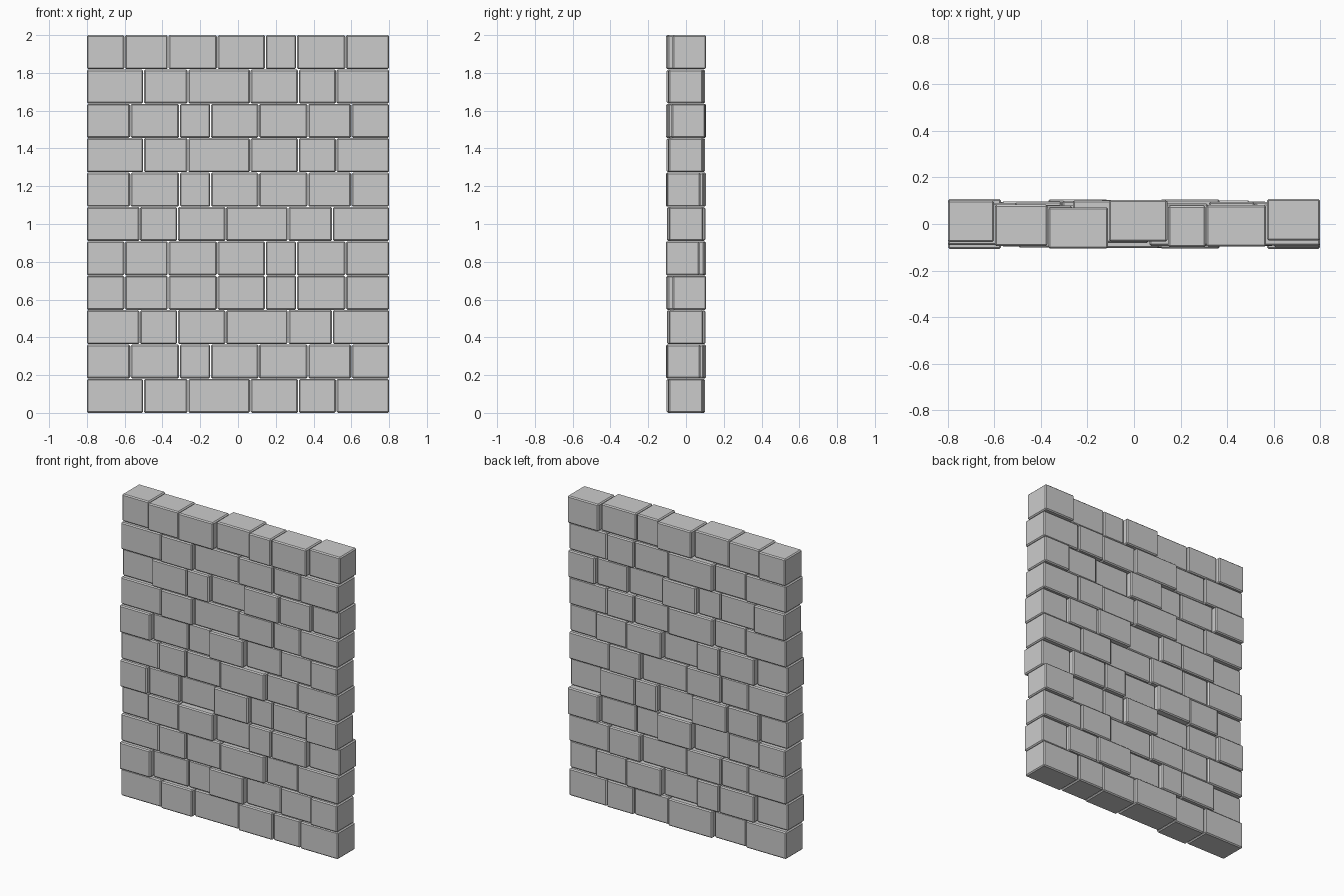
import bpy, bmesh

if "Cube" in bpy.data.objects:
    bpy.data.objects.remove(bpy.data.objects["Cube"])

# Two course layouts: joint positions along x, and the y offset of each stone
LONG = ([-0.8, -0.5, -0.265, 0.065, 0.32, 0.52, 0.8],
        [0.0, -0.011, 0.010, -0.003, 0.004, -0.002])
SHORT = ([-0.8, -0.6, -0.37, -0.11, 0.145, 0.31, 0.57, 0.8],
         [0.012, -0.006, -0.017, 0.014, -0.010, -0.008, 0.018])

# Courses from bottom to top: layout, x direction, y direction
COURSES = [(LONG, 1, 1), (SHORT, -1, -1), (LONG, -1, -1), (SHORT, 1, 1),
           (SHORT, 1, -1), (LONG, -1, -1), (SHORT, -1, -1), (LONG, 1, 1),
           (SHORT, -1, 1), (LONG, 1, 1), (SHORT, 1, 1)]
HEIGHT = 0.180
PITCH = (2 - HEIGHT) / (len(COURSES) - 1)
DEPTH = {6: 0.182, 7: 0.178}
GAP = 0.002
BEVEL = 0.007


def add_stone(bm, x0, x1, y, depth):
    """One squared stone between two joints."""
    verts = bmesh.ops.create_cube(bm, size=1)["verts"]
    for v in verts:
        v.co.x = (x0 + x1) / 2 + v.co.x * (x1 - x0)
        v.co.y = y + v.co.y * depth
        v.co.z = (v.co.z + 0.5) * HEIGHT


def build_course(index, layout, sx, sy):
    joints, offsets = layout
    bm = bmesh.new()
    for i, y in enumerate(offsets):
        a, b = joints[i], joints[i + 1]
        # Outer ends stay flush, inner joints get a thin gap
        a += GAP if i else 0
        b -= GAP if i < len(offsets) - 1 else 0
        x0, x1 = sorted((a * sx, b * sx))
        add_stone(bm, x0, x1, y * sy, DEPTH[len(offsets)])
    # Chamfered stone edges
    bmesh.ops.bevel(bm, geom=bm.edges[:], offset=BEVEL, segments=1,
                    affect='EDGES', profile=0.5)
    bmesh.ops.recalc_face_normals(bm, faces=bm.faces[:])
    name = f"stone_course_{index + 1}"
    mesh = bpy.data.meshes.new(name)
    bm.to_mesh(mesh)
    bm.free()
    obj = bpy.data.objects.new(name, mesh)
    obj.location.z = index * PITCH
    bpy.context.collection.objects.link(obj)


# Stack the courses into the wall
for index, (layout, sx, sy) in enumerate(COURSES):
    build_course(index, layout, sx, sy)
